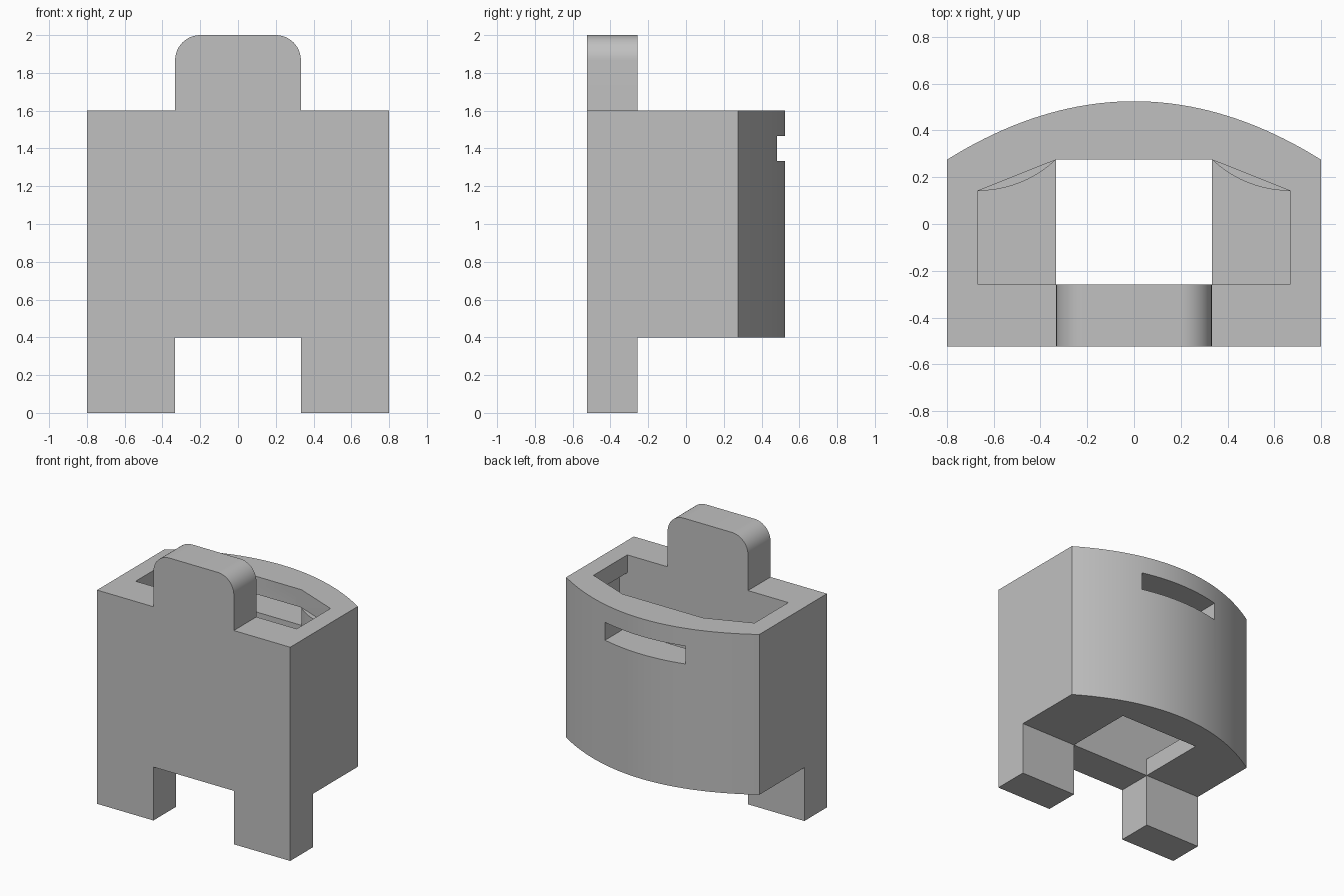
import bpy, bmesh, math
from mathutils import Vector

cube = bpy.data.objects.get("Cube")
if cube:
    bpy.data.objects.remove(cube, do_unlink=True)

grey = bpy.data.materials.new("plain_grey")
grey.use_nodes = True
grey.diffuse_color = (0.53, 0.53, 0.53, 1)
grey.node_tree.nodes["Principled BSDF"].inputs["Base Color"].default_value = (0.53, 0.53, 0.53, 1)

FRONT, INNER, CORNER, BACK = -0.525, -0.258, 0.275, 0.525
HALF, TAB = 0.8, 0.333        # half widths of the body and of the tab
LOW, FLOOR, LIP, TOP = 0.4, 0.533, 1.467, 1.6


def mirrored(half):
    """Close a right-hand half outline with its mirror image."""
    return half + [(-x, v) for x, v in reversed(half) if abs(x) > 1e-6]


def prism(name, outline, start, end, axis="z"):
    """Extrude an outline along z (outline in xy) or y (outline in xz)."""
    bm = bmesh.new()
    if axis == "z":
        points, move = [(x, y, start) for x, y in outline], Vector((0, 0, end - start))
    else:
        points, move = [(x, start, z) for x, z in outline], Vector((0, end - start, 0))
    face = bm.faces.new([bm.verts.new(p) for p in points])
    new = bmesh.ops.extrude_face_region(bm, geom=[face])["geom"]
    bmesh.ops.translate(bm, vec=move, verts=[g for g in new if isinstance(g, bmesh.types.BMVert)])
    bmesh.ops.recalc_face_normals(bm, faces=bm.faces)
    mesh = bpy.data.meshes.new(name)
    bm.to_mesh(mesh)
    bm.free()
    mesh.materials.append(grey)
    obj = bpy.data.objects.new(name, mesh)
    bpy.context.collection.objects.link(obj)
    return obj


def cut(target, cutter):
    mod = target.modifiers.new(cutter.name, "BOOLEAN")
    mod.operation, mod.solver, mod.object = "DIFFERENCE", "EXACT", cutter
    cutter.hide_render = True
    bpy.context.view_layer.objects.active = target
    bpy.ops.object.modifier_apply(modifier=mod.name)
    bpy.data.objects.remove(cutter, do_unlink=True)


# Front plate with two legs and a round-cornered tab
r = 0.133
corner = [(TAB - r + r * math.cos(a), 2 - r + r * math.sin(a))
          for a in (math.pi / 2 * i / 12 for i in range(13))]
plate = prism("front_plate", mirrored(
    [(TAB, LOW), (TAB, 0), (HALF, 0), (HALF, TOP), (TAB, TOP)] + corner), FRONT, INNER, "y")

# Bowed rear body
arc = [(HALF * (1 - i / 20), BACK - (BACK - CORNER) * (1 - i / 20) ** 2) for i in range(21)]
body = prism("rear_body", mirrored([(HALF, INNER)] + arc), LOW, TOP)

# Top opening with slanted rear corners
opening = [(0.667, -0.4), (0.667, 0.142), (TAB, CORNER)]
cut(body, prism("opening_cutter", mirrored(opening), LIP - 0.05, TOP + 0.2))

# Wider chamber under the lip, with rear walls bulging inward
radius = 0.483
bulge = [(0.667 - radius * math.sin(a), 0.142 + radius * (1 - math.cos(a)))
         for a in (math.asin((0.667 - TAB) / radius) * i / 10 for i in range(11))]
chamber = prism("chamber_cutter", mirrored([(0.733, -0.4), (0.733, 0.142)] + bulge), FLOOR, LIP)

# The opening stops exactly at the lip, so the bulge keeps its ledge
bpy.data.objects.remove(body, do_unlink=True)
body = prism("rear_body", mirrored([(HALF, INNER)] + arc), LOW, TOP)
cut(body, chamber)
cut(body, prism("opening_cutter", mirrored(opening), LIP, TOP + 0.2))

# Floor hole and rear slot
cut(body, prism("hole_cutter", mirrored([(TAB, -0.4), (TAB, CORNER)]), LOW - 0.2, FLOOR + 0.1))
cut(body, prism("slot_cutter", mirrored([(TAB, 0.2), (TAB, 0.8)]), 1.333, LIP))

# Smooth curves, crisp corners
for obj in (plate, body):
    bpy.ops.object.select_all(action="DESELECT")
    obj.select_set(True)
    bpy.context.view_layer.objects.active = obj
    bpy.ops.object.shade_smooth_by_angle(angle=math.radians(25))
